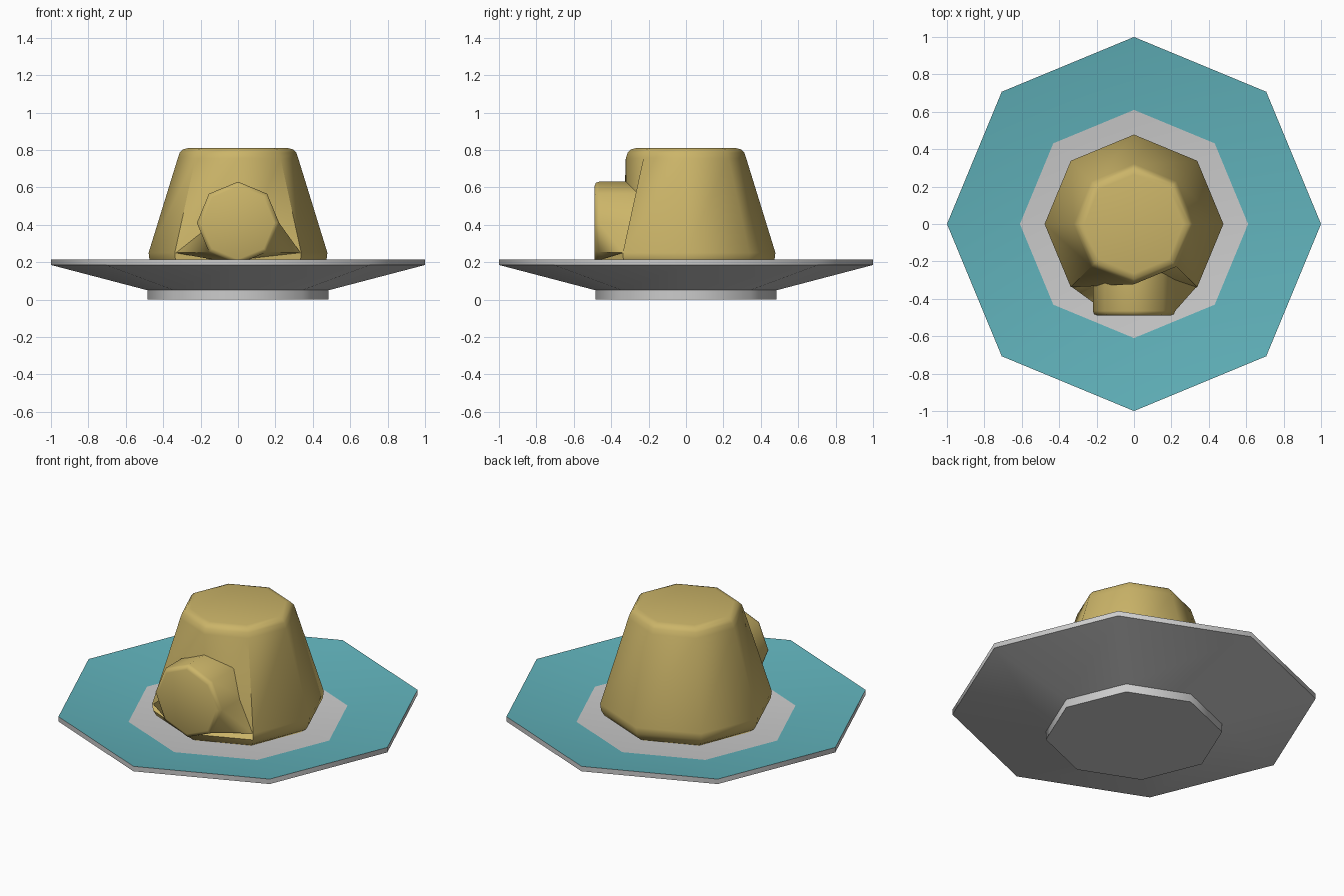
import bpy
from math import sin, cos, pi

if "Cube" in bpy.data.objects:
    bpy.data.objects.remove(bpy.data.objects["Cube"])

SIDES = 8


def material(name, color):
    m = bpy.data.materials.new(name)
    m.diffuse_color = (*color, 1)
    m.use_nodes = True
    m.node_tree.nodes["Principled BSDF"].inputs["Base Color"].default_value = m.diffuse_color
    return m


def ring(r, z):
    return [(r * cos(i * pi / 4), r * sin(i * pi / 4), z) for i in range(SIDES)]


def disc(r, y, zc=0.41):
    # octagon facing the front
    return [(r * cos(i * pi / 4), y, zc + r * sin(i * pi / 4)) for i in range(SIDES)]


def loft(name, rings, mats=(), painted=None):
    verts = [p for r in rings for p in r]
    last = (len(rings) - 1) * SIDES
    faces = [list(range(SIDES))[::-1], [last + i for i in range(SIDES)]]
    for k in range(len(rings) - 1):
        a, b = k * SIDES, (k + 1) * SIDES
        for i in range(SIDES):
            j = (i + 1) % SIDES
            faces.append([a + i, a + j, b + j, b + i])
    me = bpy.data.meshes.new(name)
    me.from_pydata(verts, [], faces)
    for m in mats:
        me.materials.append(m)
    if painted is not None:
        start = 2 + painted * SIDES
        for f in range(start, start + SIDES):
            me.polygons[f].material_index = 1
    ob = bpy.data.objects.new(name, me)
    bpy.context.collection.objects.link(ob)
    bpy.ops.object.select_all(action='DESELECT')
    ob.select_set(True)
    bpy.context.view_layer.objects.active = ob
    bpy.ops.object.shade_smooth_by_angle(angle=0.87)
    return ob


teal = material("teal", (0.12, 0.45, 0.50))
yellow = material("yellow", (0.60, 0.46, 0.14))

# Dished plate with a foot and a coloured upper ring
plate = [(0.485, 0), (0.485, 0.05), (1, 0.185), (1, 0.215), (0.61, 0.152)]
loft("plate", [ring(r, z) for r, z in plate], (None, teal), painted=3)

# Tapered body; its front corner is pulled back to an upright line
profile = [(0.42, 0.152), (0.455, 0.178), (0.473, 0.21), (0.478, 0.25),
           (0.322, 0.755), (0.312, 0.785), (0.295, 0.803), (0.265, 0.81)]
rings = [ring(r, z) for r, z in profile]
rings[3][6] = (0, -0.32, 0.25)
loft("body", rings, (yellow,))

# Round front boss, flaring down to the body's lower corners
back = disc(0.22, -0.26)
back[7] = (0.335, -0.335, 0.25)
back[5] = (-0.335, -0.335, 0.25)
back[6] = (0, -0.40, 0.19)
boss = [back, disc(0.22, -0.465), disc(0.214, -0.482), disc(0.195, -0.49)]
loft("front_boss", boss, (yellow,))
